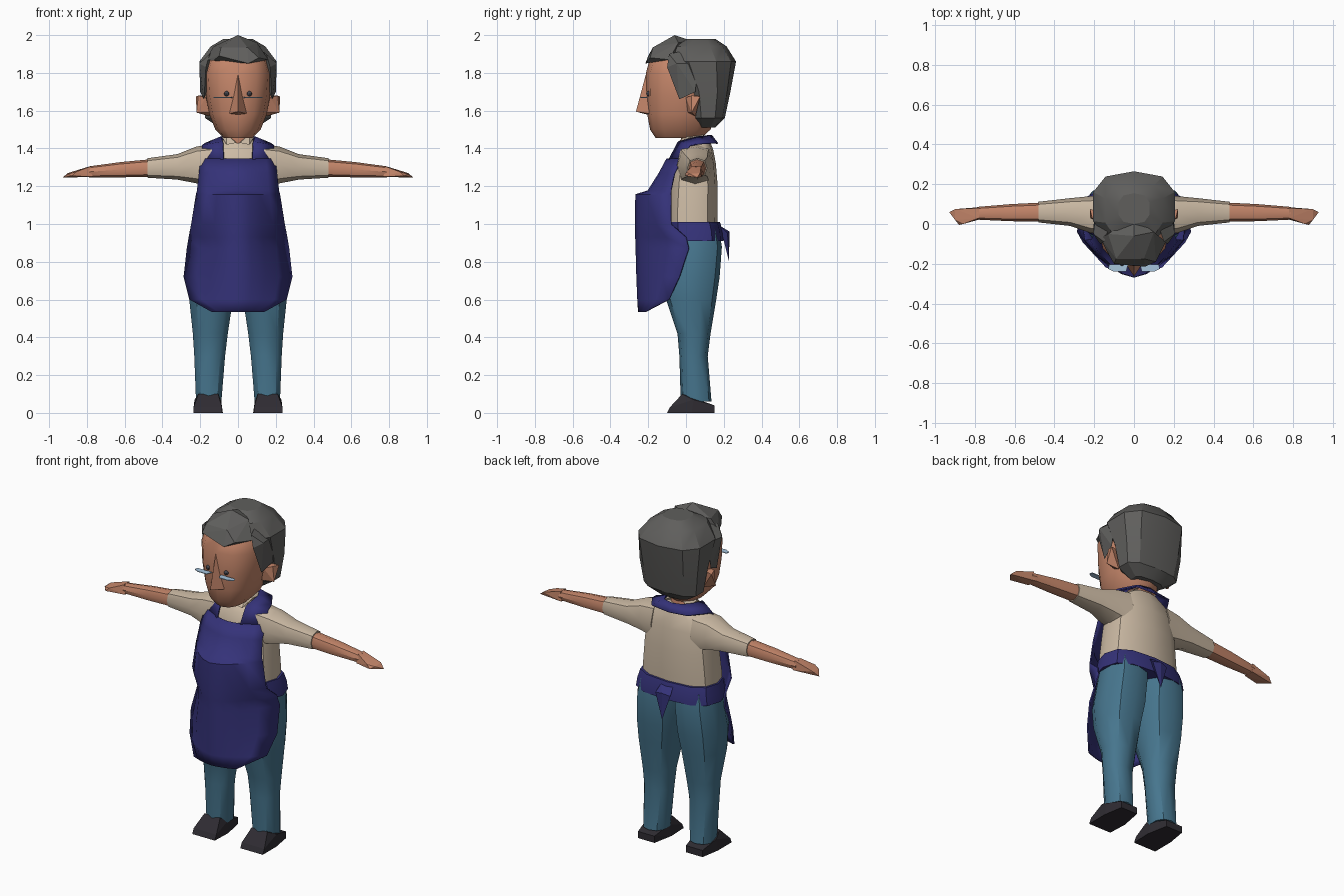
import bpy, bmesh, math
from mathutils import Vector


def material(name, rgb):
    m = bpy.data.materials.new(name)
    m.diffuse_color = (*rgb, 1)
    return m


SKIN = material("skin", (0.56, 0.24, 0.145))
HAIR = material("dark grey hair", (0.115, 0.113, 0.108))
NAVY = material("navy cloth", (0.035, 0.032, 0.19))
SHIRT = material("beige cloth", (0.60, 0.49, 0.37))
TEAL = material("teal cloth", (0.062, 0.18, 0.27))
SHOE = material("black leather", (0.028, 0.025, 0.032))
LENS = material("pale blue glass", (0.38, 0.55, 0.72))
EYE = material("eye grey", (0.06, 0.06, 0.075))


def finish(name, bm, mat, mirror=False, angle=40, thick=0):
    bmesh.ops.recalc_face_normals(bm, faces=bm.faces)
    me = bpy.data.meshes.new(name)
    bm.to_mesh(me)
    bm.free()
    ob = bpy.data.objects.new(name, me)
    bpy.context.collection.objects.link(ob)
    me.materials.append(mat)
    if thick:
        s = ob.modifiers.new("thickness", 'SOLIDIFY')
        s.thickness, s.offset = thick, 0
    if mirror:
        ob.modifiers.new("mirror", 'MIRROR')
    if angle:
        bpy.ops.object.select_all(action='DESELECT')
        ob.select_set(True)
        bpy.context.view_layer.objects.active = ob
        bpy.ops.object.shade_smooth_by_angle(angle=math.radians(angle))
    return ob


def loft(name, sections, mat, axis='z', n=10, p=0.85, **kw):
    """Skin rings (t, u0, u1, v0, v1) along an axis."""
    bm = bmesh.new()
    rings = []
    for t, u0, u1, v0, v1 in sections:
        ring = []
        for i in range(n):
            a = math.tau * i / n - math.pi / 2
            c, s = (math.copysign(abs(f) ** p, f) if abs(f) > 1e-6 else 0 for f in (math.cos(a), math.sin(a)))
            u, v = (u0 + u1) / 2 + c * (u1 - u0) / 2, (v0 + v1) / 2 + s * (v1 - v0) / 2
            ring.append(bm.verts.new((u, v, t) if axis == 'z' else (t, u, v)))
        rings.append(ring)
    for a, b in zip(rings, rings[1:]):
        for i in range(n):
            bm.faces.new((a[i], a[(i + 1) % n], b[(i + 1) % n], b[i]))
    bm.faces.new(rings[0])
    bm.faces.new(rings[-1])
    return finish(name, bm, mat, **kw)


def body(name, rows, mat, **kw):
    """Loft centred on x = 0 from (z, half width, front y, back y)."""
    return loft(name, [(z, -w, w, f, b) for z, w, f, b in rows], mat, **kw)


def hull(name, pts, mat, **kw):
    bm = bmesh.new()
    vs = [bm.verts.new(p) for p in pts]
    r = bmesh.ops.convex_hull(bm, input=vs)
    bmesh.ops.delete(bm, geom=list({g for g in r["geom_interior"] if isinstance(g, bmesh.types.BMVert)}), context='VERTS')
    return finish(name, bm, mat, **kw)


def sheet(name, rows, mat, **kw):
    bm = bmesh.new()
    vs = [[bm.verts.new(p) for p in row] for row in rows]
    for a, b in zip(vs, vs[1:]):
        for i in range(len(a) - 1):
            bm.faces.new((a[i], a[i + 1], b[i + 1], b[i]))
    return finish(name, bm, mat, **kw)


# Head, neck, nose and ears
body("head", [(1.455, .075, -.16, .08), (1.50, .12, -.19, .13), (1.58, .152, -.205, .16),
              (1.68, .17, -.212, .18), (1.80, .178, -.212, .19), (1.88, .155, -.19, .18),
              (1.93, .09, -.11, .14)], SKIN, n=12)
body("neck", [(1.38, .065, -.02, .10), (1.48, .06, -.03, .09)], SKIN, n=8)
hull("nose", [(0, -.205, 1.82), (0, -.265, 1.595), (.045, -.195, 1.585), (-.045, -.195, 1.585),
              (0, -.19, 1.575)], SKIN, angle=0)
hull("ear", [(.15, .01, 1.59), (.15, .05, 1.57), (.22, .03, 1.59), (.222, .075, 1.675),
             (.17, .0, 1.67), (.21, .03, 1.68), (.16, .06, 1.68)], SKIN, mirror=True, angle=0)

# Eyes and half-moon spectacles
bm = bmesh.new()
bmesh.ops.create_uvsphere(bm, u_segments=8, v_segments=6, radius=.014)
bmesh.ops.translate(bm, verts=bm.verts, vec=(.06, -.197, 1.69))
finish("eye", bm, EYE, mirror=True)
hull("spectacle_lens", [(x, y, z) for z in (1.668, 1.672) for x, y in
     ((.03, -.205), (.125, -.205), (.13, -.225), (.10, -.24), (.04, -.24))], LENS, mirror=True, angle=0)

# Hair: back cap, side locks and front tuft
body("hair_cap", [(1.51, .10, .06, .155), (1.56, .18, .03, .205), (1.70, .20, .0, .235),
                  (1.86, .213, -.09, .265), (1.94, .15, -.08, .215), (1.98, .08, .0, .155)],
     HAIR, p=.75, angle=25)
hull("side_lock", [(.15, -.09, 1.90), (.17, -.10, 1.83), (.205, -.05, 1.85), (.18, -.035, 1.66),
                   (.16, -.03, 1.72), (.20, .05, 1.70), (.19, .06, 1.85), (.12, .0, 1.92)],
     HAIR, mirror=True, angle=0)
hull("front_tuft", [(-.13, -.15, 1.865), (.055, -.215, 1.85), (.11, -.19, 1.88), (-.10, -.20, 1.89),
                    (-.09, -.175, 1.935), (.05, -.175, 1.935), (.0, -.06, 2.0), (.10, -.04, 1.96),
                    (-.13, -.05, 1.94), (.16, -.09, 1.87), (-.17, -.07, 1.87), (0, .03, 1.97)],
     HAIR, angle=0)

# Shirt: torso, collar and sleeves
body("shirt_torso", [(.95, .235, -.10, .165), (1.05, .23, -.10, .168), (1.20, .215, -.09, .168),
                     (1.32, .20, -.075, .158), (1.39, .175, -.055, .145), (1.445, .085, -.01, .125)],
     SHIRT, n=12, p=.75)
hull("collar_flap", [(.01, -.045, 1.43), (.06, -.05, 1.42), (.085, .02, 1.46), (.06, .0, 1.475),
                     (.04, .09, 1.475), (.08, .10, 1.45)], SHIRT, mirror=True, angle=0)
loft("sleeve", [(.13, -.055, .15, 1.19, 1.425), (.22, -.045, .14, 1.215, 1.41),
                (.32, -.01, .13, 1.235, 1.37), (.48, .008, .112, 1.245, 1.348)],
     SHIRT, axis='x', n=8, mirror=True)

# Bare forearms with simple mitten hands
loft("forearm", [(.46, .012, .108, 1.25, 1.343), (.62, .014, .10, 1.247, 1.328),
                 (.79, .022, .086, 1.247, 1.305)], SKIN, axis='x', n=8, mirror=True)
hull("hand", [(.77, .025, 1.25), (.77, .085, 1.25), (.78, .03, 1.305), (.78, .08, 1.307),
              (.88, -.005, 1.255), (.86, .0, 1.275), (.93, .06, 1.245), (.90, .075, 1.27),
              (.90, .02, 1.265)], SKIN, mirror=True, angle=0)

# Trousers and shoes
loft("trouser_leg", [(.97, -.005, .238, -.08, .175), (.88, -.005, .255, -.09, .19),
                     (.72, .0, .268, -.12, .178), (.60, .022, .263, -.105, .16),
                     (.42, .05, .243, -.045, .13), (.30, .065, .235, -.035, .115),
                     (.06, .085, .225, -.028, .135)], TEAL, mirror=True)
hull("shoe", [(.085, -.10, 0), (.235, -.10, 0), (.08, .02, 0), (.235, .03, 0), (.105, .15, 0),
              (.215, .15, 0), (.085, -.085, .03), (.235, -.085, .03), (.105, -.02, .10),
              (.21, -.02, .10), (.105, .15, .04), (.215, .15, .04), (.09, .04, .07),
              (.23, .04, .07)], SHOE, mirror=True, angle=0)

# Apron: curved front sheet, neck straps, waistband and knot tail
apron = [(1.345, .197, -.10, -.02), (1.27, .205, -.14, -.06), (1.175, .215, -.20, -.08),
         (1.155, .22, -.265, -.08), (1.0, .245, -.266, -.08), (.93, .258, -.265, .0),
         (.87, .268, -.263, .015), (.72, .285, -.259, -.035), (.60, .255, -.254, -.09),
         (.535, .14, -.25, -.215)]
cols = [i / 4 for i in range(-4, 5)]
sheet("apron_front", [[(u * w, f + (s - f) * abs(u) ** 1.7, z) for u in cols]
                      for z, w, f, s in apron], NAVY, thick=.008, angle=50)
sheet("apron_strap", [[(.075, -.09, 1.34), (.197, -.02, 1.34)],
                      [(.08, -.04, 1.435), (.188, .02, 1.415)],
                      [(.09, .06, 1.46), (.175, .07, 1.425)],
                      [(.06, .12, 1.468), (.12, .155, 1.43)],
                      [(0, .135, 1.468), (0, .168, 1.425)]], NAVY, thick=.008, mirror=True)
body("apron_waistband", [(.91, .264, -.10, .198), (.96, .256, -.10, .195), (1.01, .243, -.10, .18)],
     NAVY, n=12, p=.75)
hull("apron_knot", [(-.04, .18, .99), (.04, .18, .99), (-.05, .22, .95), (.05, .22, .95),
                    (0, .228, .80), (0, .21, .93), (0, .23, .96)], NAVY, angle=0)
